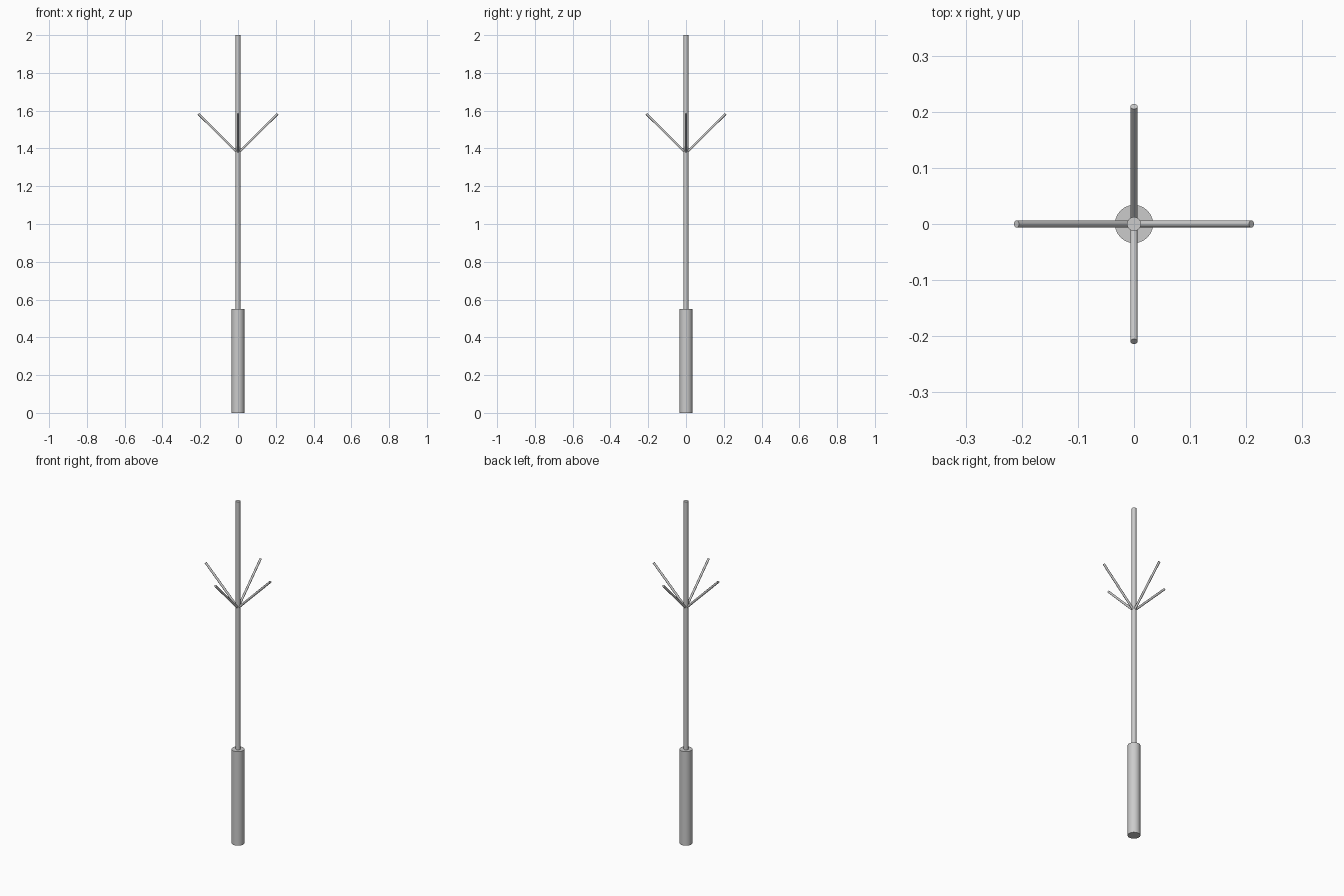
import bpy, math
from mathutils import Vector

if "Cube" in bpy.data.objects:
    bpy.data.objects.remove(bpy.data.objects["Cube"])


def rod(name, start, end, radius, sides):
    """Capped cylinder running between two points."""
    a, b = Vector(start), Vector(end)
    bpy.ops.mesh.primitive_cylinder_add(vertices=sides, radius=radius,
                                        depth=(b - a).length, location=(a + b) / 2)
    ob = bpy.context.object
    ob.name = name
    ob.rotation_euler = (b - a).to_track_quat('Z', 'Y').to_euler()
    bpy.ops.object.shade_smooth_by_angle(angle=math.radians(40))
    return ob


# Thick base sleeve and slim mast
rod("base_sleeve", (0, 0, 0), (0, 0, 0.55), 0.034, 24)
rod("mast", (0, 0, 0.54), (0, 0, 2.0), 0.0125, 20)

# Four radials sloping up at 45 degrees
for i in range(4):
    c, s = round(math.cos(i * math.pi / 2)), round(math.sin(i * math.pi / 2))
    rod(f"radial_{i + 1}", (0.004 * c, 0.004 * s, 1.379),
        (0.2095 * c, 0.2095 * s, 1.5835), 0.0063, 16)
